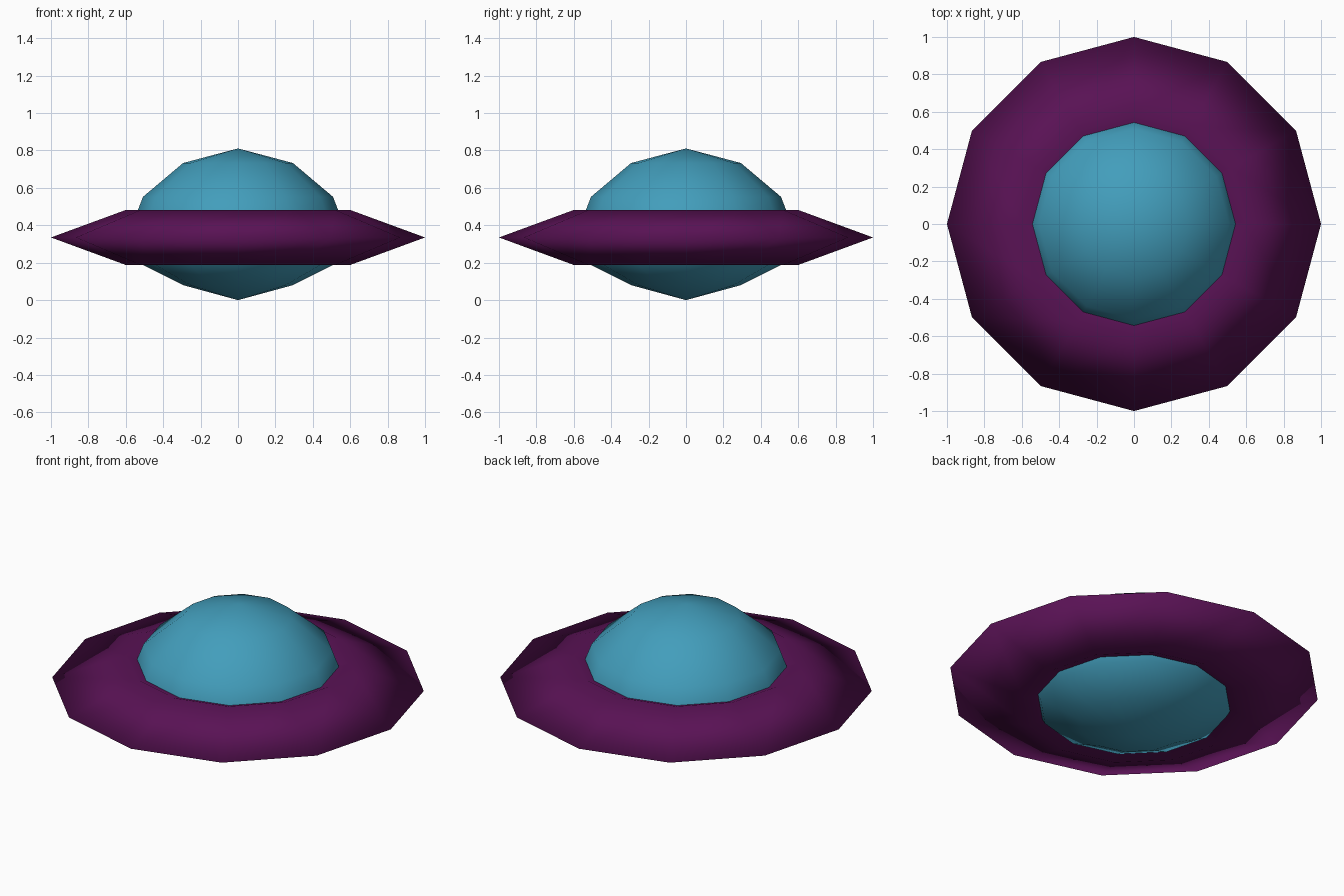
import bpy

if "Cube" in bpy.data.objects:
    bpy.data.objects.remove(bpy.data.objects["Cube"])

SIDES = 12


def finish(name, color):
    """Name, smooth and colour the active object."""
    obj = bpy.context.object
    obj.name = name
    bpy.ops.object.shade_smooth()
    mat = bpy.data.materials.new(name + "_paint")
    mat.diffuse_color = (*color, 1)
    mat.use_nodes = True
    mat.node_tree.nodes["Principled BSDF"].inputs["Base Color"].default_value = mat.diffuse_color
    obj.data.materials.append(mat)
    return obj


# Saucer rim: four-sided torus squashed to a diamond cross-section
bpy.ops.mesh.primitive_torus_add(major_segments=SIDES, minor_segments=4,
                                 major_radius=0.6, minor_radius=0.4,
                                 location=(0, 0, 0.335))
bpy.context.object.scale = (1, 1, 0.147 / 0.4)
bpy.ops.object.transform_apply(location=True, rotation=False, scale=True)
finish("saucer_rim", (0.1, 0.006, 0.09))

# Cabin: sphere with a tall dome above and a flatter belly below
bpy.ops.mesh.primitive_uv_sphere_add(segments=SIDES, ring_count=6, radius=0.587)
cabin = finish("cabin_dome", (0.055, 0.34, 0.5))
levels = sorted({round(v.co.z, 3) for v in cabin.data.vertices})
heights = dict(zip(levels, (0, 0.08, 0.188, 0.345, 0.552, 0.733, 0.811)))
for v in cabin.data.vertices:
    v.co.z = heights[min(levels, key=lambda h: abs(h - v.co.z))]
